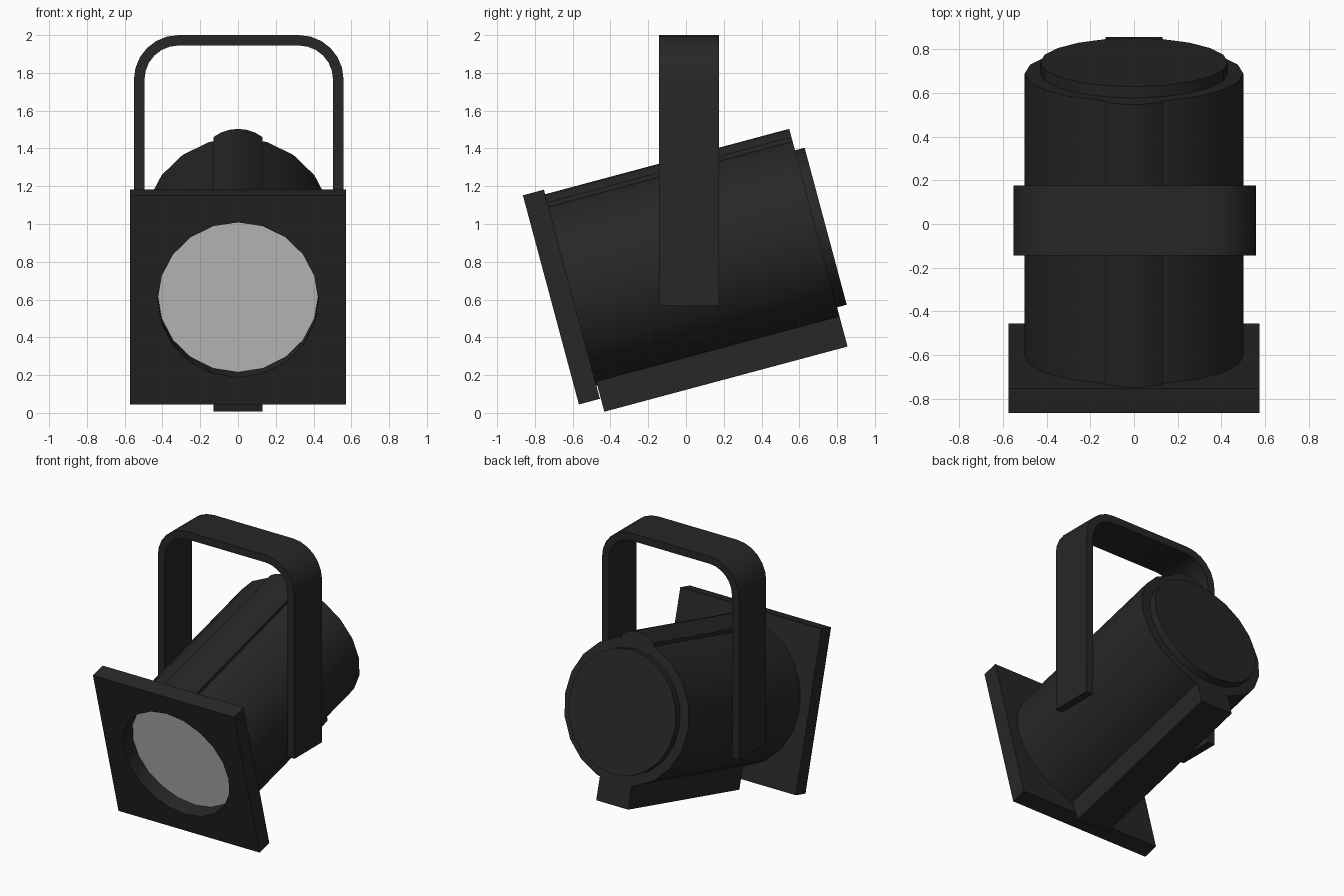
import bpy, bmesh
from math import sin, cos, pi, radians, asin
from mathutils import Vector

if "Cube" in bpy.data.objects:
    bpy.data.objects.remove(bpy.data.objects["Cube"])

TILT = radians(15)
AXIS = 0.763          # height of the barrel axis in the tilted frame
FRONT, BACK = -0.421, 0.917

black = bpy.data.materials.new("black_paint")
black.diffuse_color = (0.02, 0.02, 0.02, 1)
black.use_nodes = True
black.node_tree.nodes["Principled BSDF"].inputs["Base Color"].default_value = black.diffuse_color


def arc(cx, cz, r, a0, a1, n):
    return [(cx + r * cos(a0 + (a1 - a0) * i / n), cz + r * sin(a0 + (a1 - a0) * i / n))
            for i in range(n + 1)]


def circle(r):
    return arc(0, AXIS, r, 0, 2 * pi, 20)[:-1]


def rect(x, z0, z1):
    return [(-x, z0), (x, z0), (x, z1), (-x, z1)]


def extrude(name, loops, y0, y1, tilt=TILT, mat=black):
    """Fill x-z outlines (extra loops are holes) and extrude them along y."""
    bm = bmesh.new()
    edges = []
    for loop in loops:
        vs = [bm.verts.new((x, y0, z)) for x, z in loop]
        edges += [bm.edges.new((vs[i - 1], vs[i])) for i in range(len(vs))]
    bmesh.ops.triangle_fill(bm, edges=edges, use_beauty=True, normal=(0, -1, 0))
    res = bmesh.ops.extrude_face_region(bm, geom=bm.faces[:], use_keep_orig=True)
    moved = [g for g in res["geom"] if isinstance(g, bmesh.types.BMVert)]
    bmesh.ops.translate(bm, verts=moved, vec=Vector((0, y1 - y0, 0)))
    bmesh.ops.recalc_face_normals(bm, faces=bm.faces[:])
    # merge the cap triangles back into flat faces where possible
    bmesh.ops.dissolve_limit(bm, angle_limit=0.01, verts=[], edges=bm.edges[:])
    me = bpy.data.meshes.new(name)
    bm.to_mesh(me)
    bm.free()
    ob = bpy.data.objects.new(name, me)
    bpy.context.collection.objects.link(ob)
    ob.rotation_euler.x = tilt
    if mat:
        me.materials.append(mat)
    bpy.context.view_layer.objects.active = ob
    bpy.ops.object.select_all(action='DESELECT')
    ob.select_set(True)
    bpy.ops.object.shade_smooth_by_angle(angle=radians(30))
    return ob


# Barrel and its rear cap
extrude("barrel", [circle(0.5)], FRONT, BACK)
extrude("rear_cap", [circle(0.43)], BACK - 0.01, 0.970)

# Square front frame with round opening, and the lens behind it
extrude("front_frame", [rect(0.573, AXIS - 0.573, AXIS + 0.573), circle(0.425)], -0.536, FRONT)
extrude("lens", [circle(0.428)], FRONT - 0.006, FRONT + 0.02, mat=None)

# Rounded rib along the top
R = 0.21
h = asin(0.13 / R)
rib = arc(0, 1.311 - R, R, pi / 2 - h, pi / 2 + h, 6)
extrude("top_rib", [rib + [(-0.13, 1.2), (0.13, 1.2)]], FRONT, BACK)

# Box rail underneath
extrude("bottom_rail", [rect(0.13, 0.118, 0.32)], FRONT + 0.005, BACK)

# Upright yoke: an arch-shaped strap
def arch(x, top, r, n=6):
    c = 0.004
    return ([(c + x, 0.567)] + arc(c + x - r, top - r, r, 0, pi / 2, n)
            + arc(c - x + r, top - r, r, pi / 2, pi, n) + [(c - x, 0.567)])

extrude("yoke", [arch(0.555, 2.0, 0.235) + arch(0.499, 1.945, 0.18)[::-1]], -0.143, 0.175, tilt=0)
